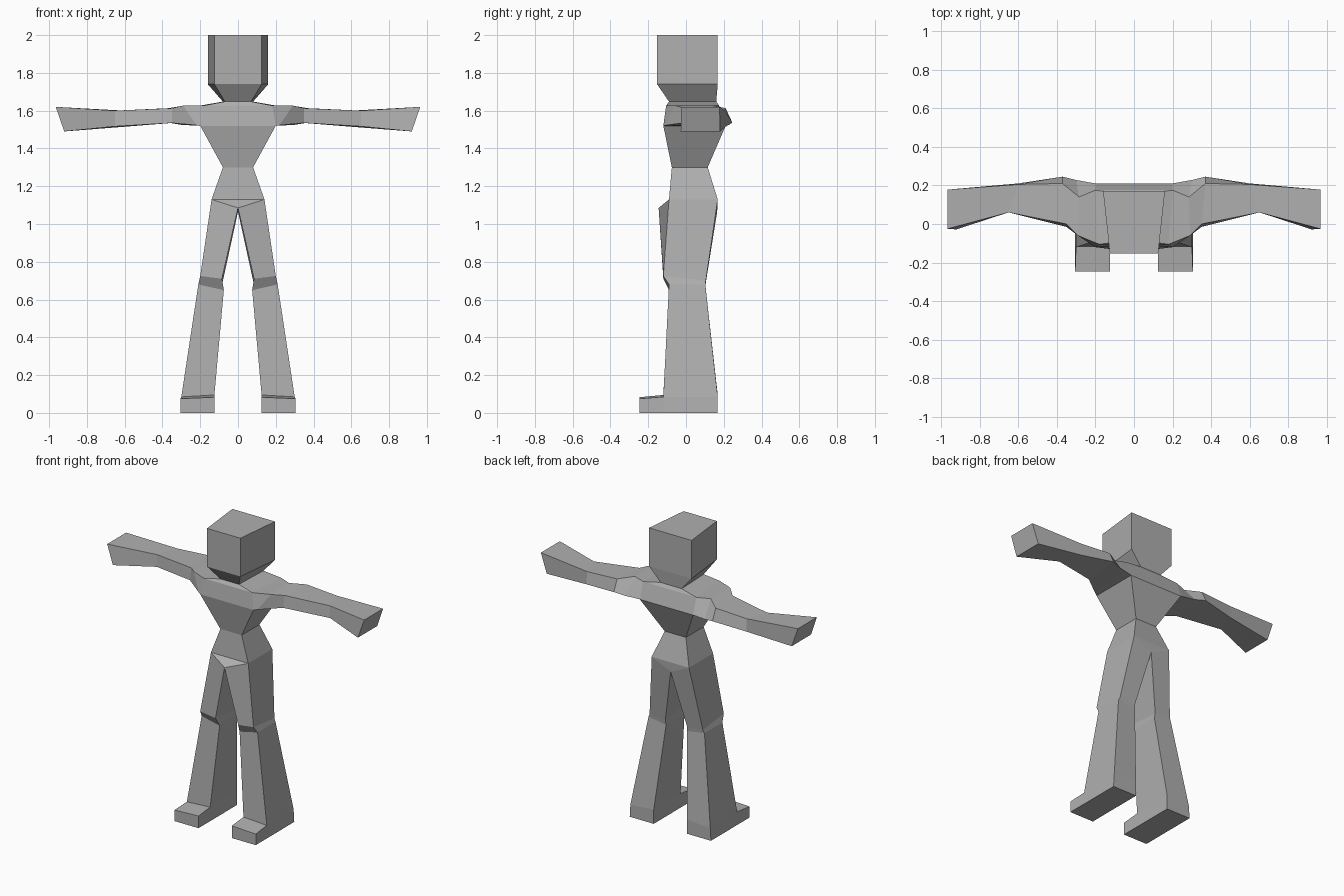
import bpy, bmesh

if "Cube" in bpy.data.objects:
    bpy.data.objects.remove(bpy.data.objects["Cube"])

grey = bpy.data.materials.new("plain grey")
grey.diffuse_color = (0.43, 0.43, 0.43, 1)
grey.use_nodes = True
grey.node_tree.nodes["Principled BSDF"].inputs["Base Color"].default_value = grey.diffuse_color


def loft(name, rings, cap_end=False, mirror=False, drop=None):
    """Skin four-cornered rings into a flat-faced tube; drop removes joint faces."""
    bm = bmesh.new()
    loops = [[bm.verts.new(p) for p in ring] for ring in rings]
    for a, b in zip(loops, loops[1:]):
        for i in range(4):
            j = (i + 1) % 4
            bm.faces.new((a[i], a[j], b[j], b[i]))
    if cap_end:
        bm.faces.new(loops[-1])
    bmesh.ops.recalc_face_normals(bm, faces=bm.faces)
    # An open tube can come out inside out: check against its own axis
    bm.faces.ensure_lookup_table()
    f = bm.faces[0]
    mid = sum((v.co for v in loops[0] + loops[1]), f.normal * 0) / 8
    if f.normal.dot(f.calc_center_median() - mid) < 0:
        bmesh.ops.reverse_faces(bm, faces=bm.faces)
    if drop:
        bmesh.ops.delete(bm, geom=[f for f in bm.faces if drop(f)], context='FACES')
    me = bpy.data.meshes.new(name)
    bm.to_mesh(me)
    bm.free()
    me.materials.append(grey)
    ob = bpy.data.objects.new(name, me)
    bpy.context.collection.objects.link(ob)
    if mirror:
        ob.modifiers.new("mirror", 'MIRROR').use_clip = True
    return ob


def level(z, xf, yf, xb, yb):
    """Symmetric horizontal ring: half width and depth at the front and back."""
    return [(-xf, yf, z), (xf, yf, z), (xb, yb, z), (-xb, yb, z)]


# Shared outlines where parts meet
waist = level(1.30, 0.08, -0.075, 0.08, 0.115)
chest_low = level(1.52, 0.20, -0.12, 0.20, 0.21)
chest_top = level(1.627, 0.18, -0.105, 0.20, 0.175)
neck = level(1.648, 0.07, -0.09, 0.08, 0.16)

# Head with tapered chin
loft("head", [neck, level(1.74, 0.125, -0.153, 0.16, 0.168),
              level(2.0, 0.125, -0.153, 0.16, 0.168)], cap_end=True)

# Torso: waist to chest, collar to neck, and the front and back chest bands
loft("lower_torso", [waist, chest_low])
loft("collar", [chest_top, neck])
loft("chest_band", [chest_low, chest_top], drop=lambda f: abs(f.normal.x) > 0.7)

# Arms: front-bottom, back-bottom, back-top, front-top at each station
loft("arms", [
    [chest_low[1], chest_low[2], chest_top[2], chest_top[1]],
    [(0.22, -0.107, 1.523), (0.30, 0.228, 1.525), (0.285, 0.14, 1.627), (0.29, -0.06, 1.627)],
    [(0.35, -0.015, 1.535), (0.37, 0.245, 1.537), (0.37, 0.21, 1.613), (0.35, 0.0, 1.613)],
    [(0.65, 0.06, 1.517), (0.60, 0.21, 1.515), (0.60, 0.205, 1.60), (0.65, 0.06, 1.60)],
    [(0.92, -0.028, 1.49), (0.92, 0.18, 1.49), (0.965, 0.178, 1.62), (0.965, -0.025, 1.62)],
], cap_end=True, mirror=True)

# Hips: waist down to the hip line, then wedges down to the crotch
hip_of, hip_ob = (0.14, -0.09, 1.13), (0.14, 0.168, 1.13)
crotch_f, crotch_b = (0, -0.145, 1.085), (0, 0.165, 1.065)
hip_line = level(1.13, 0.14, -0.09, 0.14, 0.168)
loft("hips", [waist, hip_line])
me = bpy.data.meshes.new("crotch")
me.from_pydata([*hip_line, crotch_f, crotch_b], [], [(0, 4, 1), (2, 5, 3)])
me.materials.append(grey)
bpy.context.collection.objects.link(bpy.data.objects.new("crotch", me))

# Legs: thigh, knee step, shin, heel
loft("legs", [
    [crotch_f, hip_of, hip_ob, crotch_b],
    [(0.085, -0.12, 0.71), (0.20, -0.12, 0.725), (0.20, 0.105, 0.70), (0.082, 0.105, 0.69)],
    [(0.075, -0.09, 0.65), (0.21, -0.09, 0.68), (0.21, 0.102, 0.68), (0.078, 0.102, 0.66)],
    [(0.125, -0.12, 0.095), (0.30, -0.12, 0.085), (0.30, 0.168, 0.085), (0.125, 0.168, 0.095)],
    [(0.125, -0.12, 0), (0.305, -0.12, 0), (0.305, 0.168, 0), (0.125, 0.168, 0)],
], cap_end=True, mirror=True,
    drop=lambda f: f.calc_center_median().z < 0.09 and f.normal.y < -0.7)

# Feet: toe blocks in front of the heels
loft("feet", [
    [(0.125, -0.12, 0), (0.305, -0.12, 0), (0.30, -0.12, 0.085), (0.125, -0.12, 0.095)],
    [(0.125, -0.245, 0), (0.305, -0.245, 0), (0.305, -0.245, 0.075), (0.125, -0.245, 0.083)],
], cap_end=True, mirror=True)
